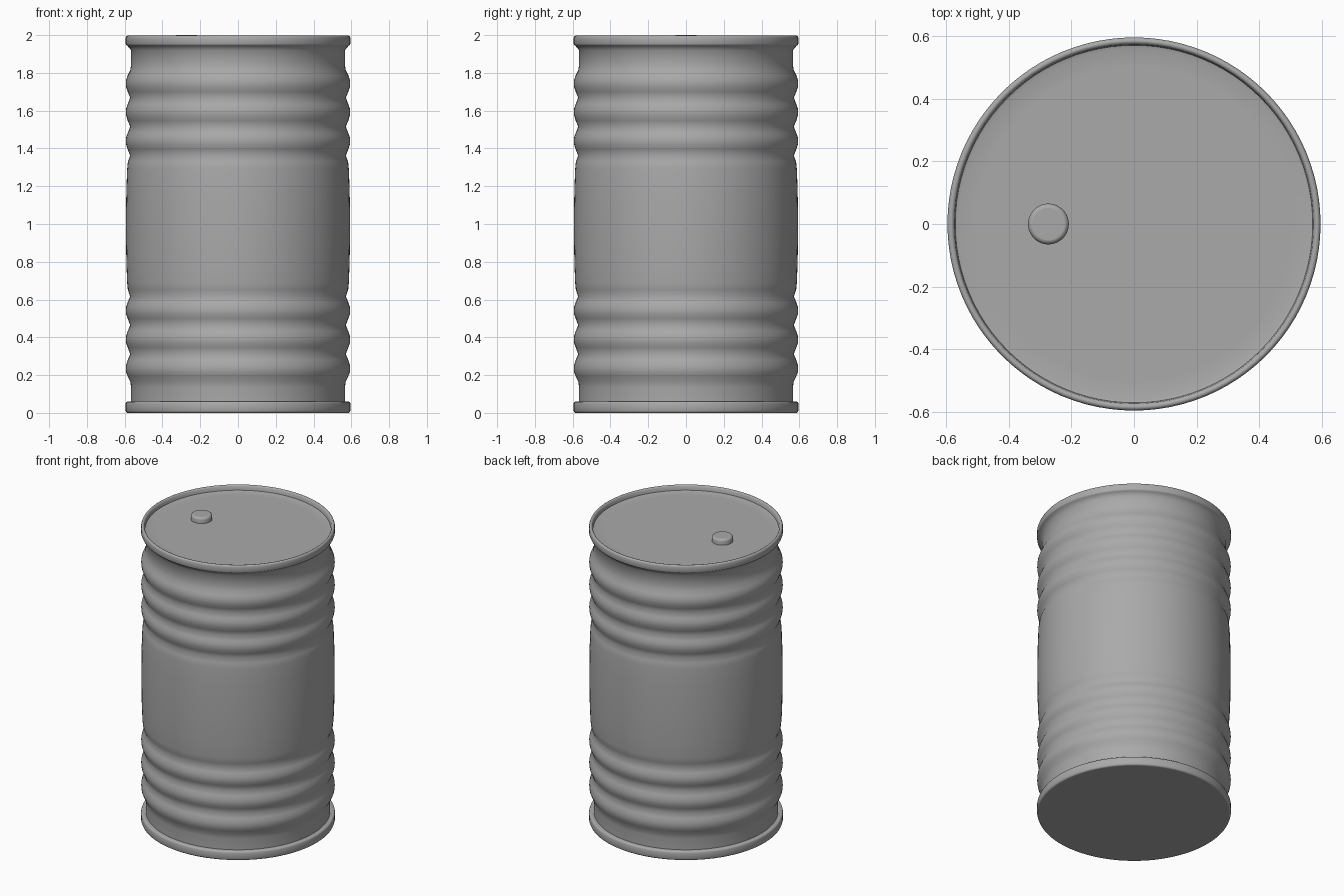
import bpy, bmesh, math

if "Cube" in bpy.data.objects:
    bpy.data.objects.remove(bpy.data.objects["Cube"])

SEG = 96
grey = bpy.data.materials.new("dark_grey_plastic")
grey.diffuse_color = (0.4, 0.4, 0.4, 1)
grey.use_nodes = True
grey.node_tree.nodes["Principled BSDF"].inputs["Base Color"].default_value = grey.diffuse_color

def lathe(name, profile, x=0.0, angle=50):
    """Spin an (r, z) profile round the z axis; r = 0 ends close the shape."""
    bm = bmesh.new()
    rings = []
    for r, z in profile:
        if r == 0:
            rings.append([bm.verts.new((x, 0, z))])
        else:
            rings.append([bm.verts.new((x + r * math.cos(2 * math.pi * i / SEG),
                                        r * math.sin(2 * math.pi * i / SEG), z))
                          for i in range(SEG)])
    for a, b in zip(rings, rings[1:]):
        for i in range(SEG):
            j = (i + 1) % SEG
            quad = [a[i % len(a)], a[j % len(a)], b[j % len(b)], b[i % len(b)]]
            bm.faces.new(list(dict.fromkeys(quad)))
    bmesh.ops.recalc_face_normals(bm, faces=bm.faces)
    me = bpy.data.meshes.new(name)
    bm.to_mesh(me)
    bm.free()
    me.materials.append(grey)
    ob = bpy.data.objects.new(name, me)
    bpy.context.collection.objects.link(ob)
    bpy.ops.object.select_all(action='DESELECT')
    ob.select_set(True)
    bpy.context.view_layer.objects.active = ob
    bpy.ops.object.shade_smooth_by_angle(angle=math.radians(angle))
    return ob

# Corrugated lower half of the wall: neck, three ridges, then the belly
half = [(0.566, 0.06), (0.566, 0.135), (0.57, 0.165)]
for k in range(3):
    z = 0.235 + 0.153 * k
    half += [(0.584, z - 0.042), (0.592, z - 0.02), (0.594, z), (0.592, z + 0.02),
             (0.584, z + 0.045), (0.571, z + 0.076)]
half += [(0.583, 0.65), (0.587, 0.69), (0.591, 0.80), (0.593, 0.92)]
upper = [(r, 1.98 - z) for r, z in reversed(half)]

# Rolled rims, recessed lid and flat base
base = [(0, 0), (0.582, 0), (0.586, 0), (0.592, 0.004), (0.595, 0.012), (0.595, 0.05),
        (0.592, 0.057), (0.586, 0.06)]
rim = [(0.586, 1.944), (0.592, 1.947), (0.595, 1.954), (0.595, 1.985),
       (0.592, 1.993), (0.585, 1.997), (0.578, 1.995), (0.573, 1.988), (0.57, 1.965),
       (0.56, 1.962), (0.50, 1.962), (0, 1.962)]
lathe("barrel_body", base + half + upper + rim)

# Bung cap on the lid
lathe("bung_cap", [(0, 1.955), (0.065, 1.955), (0.065, 1.985), (0.062, 1.994),
                   (0.054, 2.0), (0.05, 2.0), (0, 2.0)], x=-0.273)
